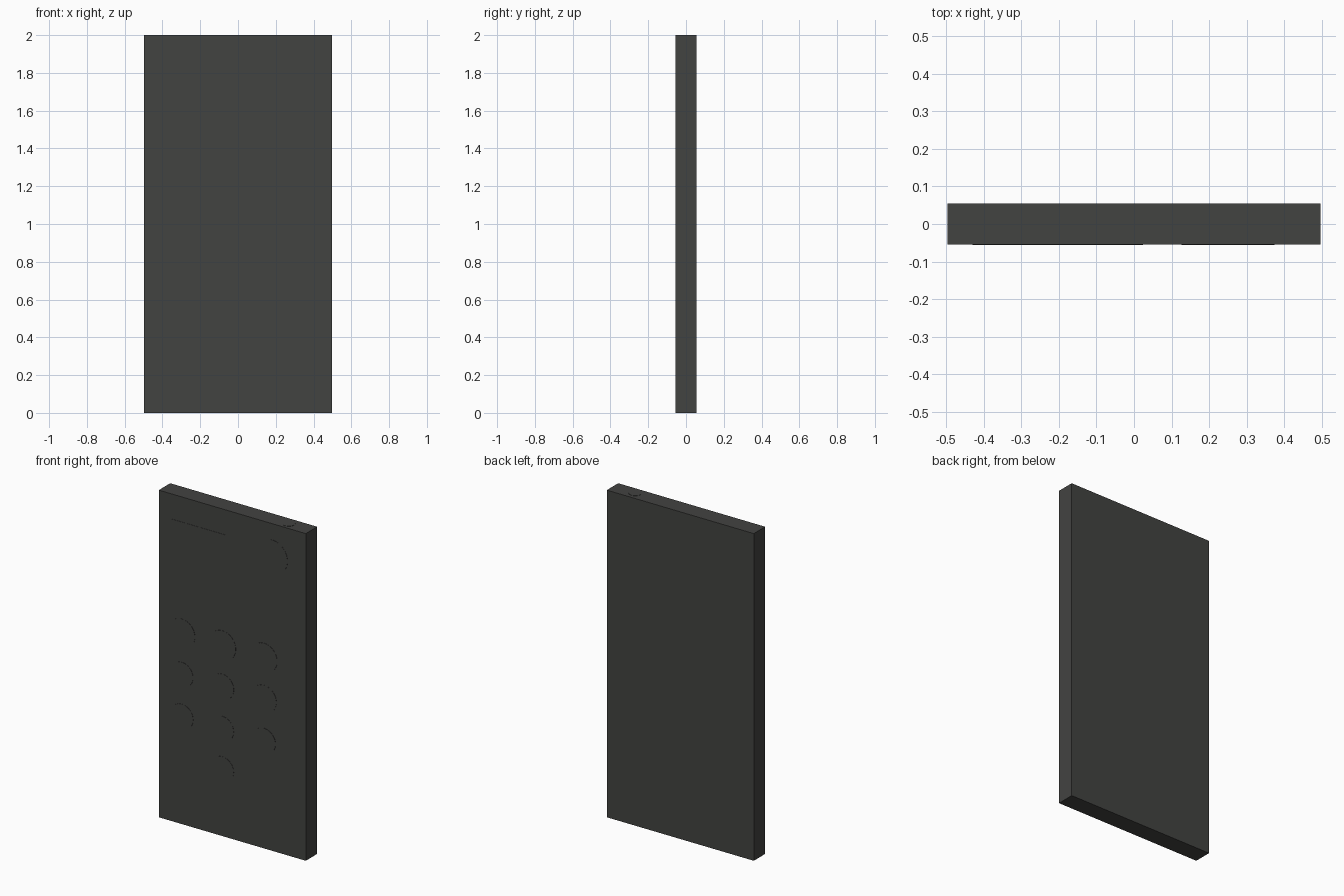
import bpy
import math

if "Cube" in bpy.data.objects:
    bpy.data.objects.remove(bpy.data.objects["Cube"])

W, D, H = 0.994, 0.11, 2.0
PROUD = 0.0015   # buttons sit almost flush with the case
DEPTH = 0.02

dark = bpy.data.materials.new("dark_plastic")
dark.diffuse_color = (0.055, 0.056, 0.053, 1)
dark.use_nodes = True
dark.node_tree.nodes["Principled BSDF"].inputs["Base Color"].default_value = dark.diffuse_color


def finish(name):
    ob = bpy.context.object
    ob.name = name
    ob.data.materials.append(dark)
    return ob


def box(name, center, size):
    bpy.ops.mesh.primitive_cube_add(size=1, location=center)
    ob = finish(name)
    ob.scale = size
    bpy.ops.object.transform_apply(location=False, rotation=False, scale=True)


def disc(name, center, radius, rot=(0, 0, 0)):
    bpy.ops.mesh.primitive_cylinder_add(vertices=48, radius=radius, depth=DEPTH,
                                        location=center, rotation=rot)
    finish(name)
    bpy.ops.object.shade_smooth_by_angle(angle=math.radians(30))


front_y = -D / 2 - PROUD + DEPTH / 2
facing_front = (math.pi / 2, 0, 0)

# Case and display window
box("case", (0, 0, H / 2), (W, D, H))
box("display", (-0.23, front_y, 1.778), (0.37, DEPTH, 0.138))

# Large round button beside the display
disc("power_button", (0.27, front_y, 1.797), 0.104, facing_front)

# Keypad: rows of height and radii, left to right
columns = (-0.341, -0.066, 0.215)
rows = ((1.166, (0.089, 0.09, 0.089)),
        (0.914, (0.076, 0.077, 0.084)),
        (0.657, (0.077, 0.076, 0.078)))
for r, (z, radii) in enumerate(rows):
    for c, (x, radius) in enumerate(zip(columns, radii)):
        disc(f"key_{r + 1}_{c + 1}", (x, front_y, z), radius, facing_front)
disc("key_bottom", (columns[1], front_y, 0.41), 0.076, facing_front)

# Round emitter on the top edge
disc("emitter", (0.345, -0.002, H + PROUD - DEPTH / 2), 0.036)
